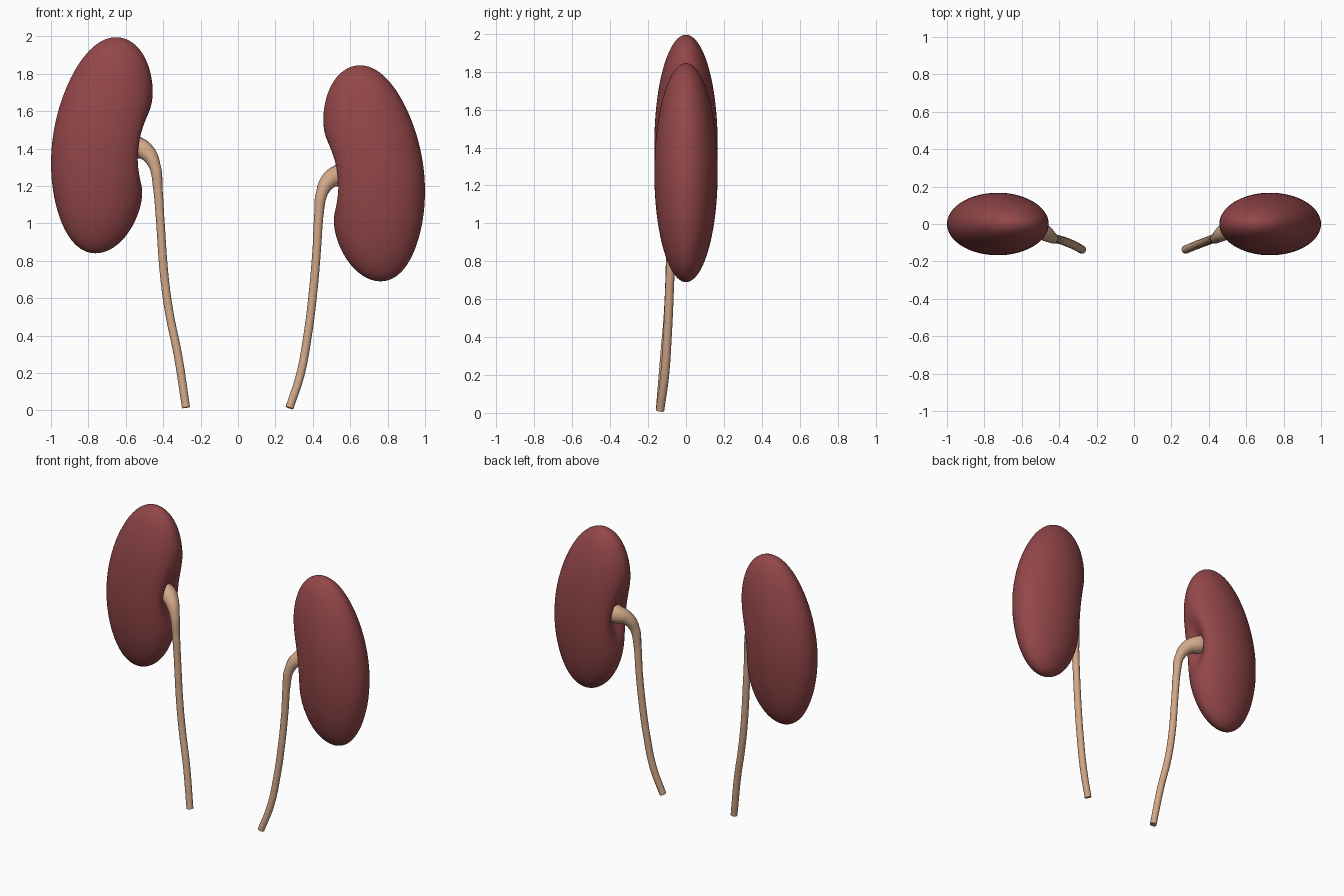
import bpy, bmesh, math

if "Cube" in bpy.data.objects:
    bpy.data.objects.remove(bpy.data.objects["Cube"])


def material(name, rgb):
    m = bpy.data.materials.new(name)
    m.diffuse_color = (*rgb, 1)
    m.use_nodes = True
    m.node_tree.nodes["Principled BSDF"].inputs["Base Color"].default_value = m.diffuse_color
    return m


KIDNEY = material("dark_red", (0.29, 0.062, 0.066))
URETER = material("tan", (0.64, 0.39, 0.25))


def kidney_point(theta, phi, side, drop):
    """Bent ellipsoid with a soft hollow (hilum) on the inner side."""
    c, s = math.cos(theta), math.sin(theta)
    z = 1.4175 + 0.5775 * c
    mid = -0.727 + 0.055 * c + 0.05 * c ** 2 - 0.03 * c ** 4
    half = (0.268 + 0.02 * c * c) * s
    x = mid + half * math.cos(phi)
    y = 0.167 * s * math.sin(phi)
    if math.cos(phi) > 0:
        w = min(1, 2 * math.cos(phi))
        x -= 0.11 * w * math.exp(-((z - 1.40) / 0.165) ** 2 - (y / 0.08) ** 2)
    return (-side * x, y, z - drop)


def make_kidney(name, side, drop, rings=56, segs=72):
    bm = bmesh.new()
    top = bm.verts.new(kidney_point(0, 0, side, drop))
    bottom = bm.verts.new(kidney_point(math.pi, 0, side, drop))
    grid = [[bm.verts.new(kidney_point(math.pi * i / rings, 2 * math.pi * j / segs, side, drop))
             for j in range(segs)] for i in range(1, rings)]
    for j in range(segs):
        k = (j + 1) % segs
        bm.faces.new((top, grid[0][j], grid[0][k]))
        bm.faces.new((bottom, grid[-1][k], grid[-1][j]))
        for a, b in zip(grid, grid[1:]):
            bm.faces.new((a[j], b[j], b[k], a[k]))
    bmesh.ops.recalc_face_normals(bm, faces=bm.faces)
    for f in bm.faces:
        f.smooth = True
    me = bpy.data.meshes.new(name)
    bm.to_mesh(me)
    bm.free()
    me.materials.append(KIDNEY)
    bpy.context.collection.objects.link(bpy.data.objects.new(name, me))


def make_ureter(name, path):
    """Tapered tube through points of (x, y, z, radius)."""
    cu = bpy.data.curves.new(name, 'CURVE')
    cu.dimensions = '3D'
    cu.bevel_depth = 1.0
    cu.bevel_resolution = 5
    cu.resolution_u = 10
    cu.use_fill_caps = True
    sp = cu.splines.new('BEZIER')
    sp.bezier_points.add(len(path) - 1)
    for p, (x, y, z, r) in zip(sp.bezier_points, path):
        p.co = (x, y, z)
        p.radius = r
        p.handle_left_type = p.handle_right_type = 'AUTO'
    cu.materials.append(URETER)
    ob = bpy.data.objects.new(name, cu)
    bpy.context.collection.objects.link(ob)
    bpy.ops.object.select_all(action='DESELECT')
    ob.select_set(True)
    bpy.context.view_layer.objects.active = ob
    bpy.ops.object.convert(target='MESH')
    bpy.ops.object.shade_smooth_by_angle(angle=math.radians(40))


# kidneys: the +x one sits lower
make_kidney("kidney_high", -1, 0.0)
make_kidney("kidney_low", 1, 0.15)

# ureters: flared at the hilum, then a thin tube running down and inward
make_ureter("ureter_high", [
    (-0.60, 0.0, 1.415, 0.066), (-0.54, -0.01, 1.405, 0.060), (-0.488, -0.04, 1.38, 0.046),
    (-0.446, -0.068, 1.31, 0.032), (-0.428, -0.078, 1.18, 0.025), (-0.416, -0.08, 1.02, 0.023),
    (-0.392, -0.086, 0.70, 0.023), (-0.365, -0.095, 0.51, 0.023),
    (-0.322, -0.113, 0.30, 0.023), (-0.278, -0.137, 0.015, 0.022)])
make_ureter("ureter_low", [
    (0.60, 0.0, 1.265, 0.066), (0.54, -0.01, 1.255, 0.060), (0.488, -0.04, 1.23, 0.046),
    (0.448, -0.068, 1.16, 0.032), (0.432, -0.078, 1.04, 0.025), (0.421, -0.08, 0.86, 0.023),
    (0.40, -0.088, 0.62, 0.023), (0.373, -0.098, 0.406, 0.023),
    (0.333, -0.113, 0.19, 0.023), (0.275, -0.137, 0.013, 0.022)])
